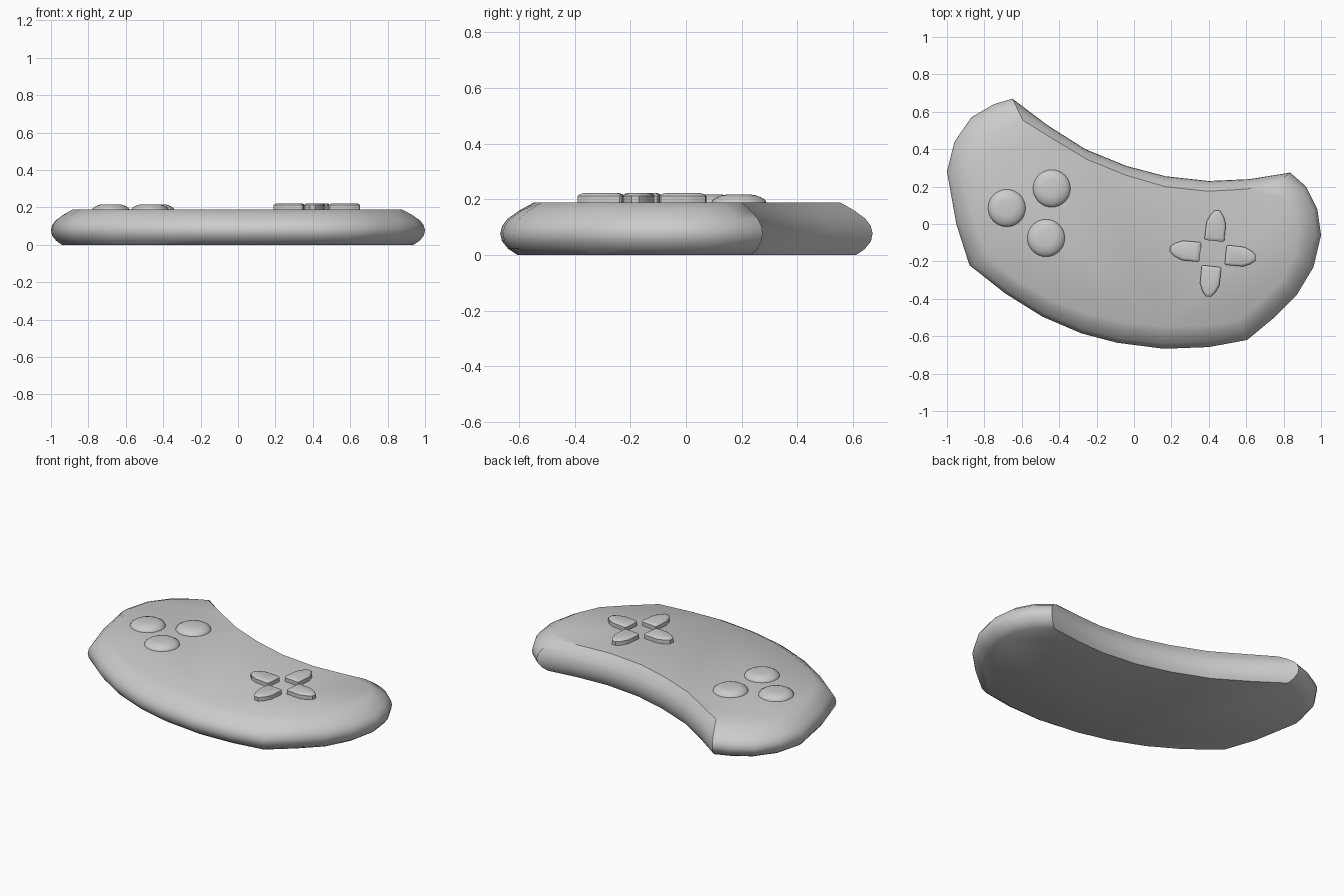
import bpy, bmesh, math
from mathutils import Vector, Matrix

if "Cube" in bpy.data.objects:
    bpy.data.objects.remove(bpy.data.objects["Cube"])

# Shell outline: widest point (x, y) and matching rim of the flat top (x, y)
OUTLINE = [
    (-.65, .67, -.595, .555), (-.75, .64, -.675, .515), (-.87, .57, -.765, .455),
    (-.96, .44, -.85, .35), (-1, .28, -.887, .22), (-.95, 0, -.845, 0),
    (-.88, -.22, -.78, -.17), (-.69, -.37, -.61, -.31), (-.49, -.495, -.44, -.405),
    (-.28, -.585, -.245, -.48), (-.09, -.635, -.05, -.525), (.16, -.667, .165, -.547),
    (.40, -.658, .36, -.54), (.605, -.62, .55, -.52), (.75, -.50, .68, -.41),
    (.87, -.38, .80, -.295), (.96, -.23, .86, -.16), (1, -.06, .88, -.05),
    (.98, .08, .875, .05), (.92, .20, .83, .13), (.835, .275, .74, .20),
    (.62, .24, .57, .185), (.40, .23, .395, .175), (.17, .255, .165, .20),
    (-.04, .31, -.04, .26), (-.26, .40, -.25, .345), (-.465, .53, -.425, .45)]
TOP = .188


def finish(name, bm):
    bmesh.ops.recalc_face_normals(bm, faces=bm.faces)
    me = bpy.data.meshes.new(name)
    bm.to_mesh(me)
    bm.free()
    ob = bpy.data.objects.new(name, me)
    bpy.context.collection.objects.link(ob)
    bpy.ops.object.select_all(action='DESELECT')
    bpy.context.view_layer.objects.active = ob
    ob.select_set(True)
    bpy.ops.object.shade_smooth_by_angle(angle=math.radians(35))
    return ob


def loft(name, rings):
    """Skin a stack of closed rings and cap both ends."""
    bm = bmesh.new()
    rows = [[bm.verts.new(p) for p in ring] for ring in rings]
    for a, b in zip(rows, rows[1:]):
        for i in range(len(a)):
            j = (i + 1) % len(a)
            bm.faces.new((a[i], a[j], b[j], b[i]))
    bm.faces.new(rows[0][::-1])
    bm.faces.new(rows[-1])
    return finish(name, bm)


# Curved shell: (height, blend from widest outline to top rim)
levels = [(0, .52), (.022, .24), (.05, .05), (.078, 0), (.105, .06),
          (.13, .22), (.16, .57), (TOP, 1)]
loft("controller_shell", [
    [(ox + (ix - ox) * t, oy + (iy - oy) * t, z) for ox, oy, ix, iy in OUTLINE]
    for z, t in levels])

# Three domed round buttons
dome = [(.1, TOP - .01), (.1, TOP), (.094, .198), (.08, .207), (.062, .214), (.045, .217)]
for n, (x, y) in enumerate([(-.68, .085), (-.44, .19), (-.47, -.075)]):
    loft(f"round_button_{n + 1}", [
        [(x + r * math.cos(a), y + r * math.sin(a), z)
         for a in (k * math.tau / 32 for k in range(32))]
        for r, z in dome])

# Four pointed direction buttons around a slightly turned centre
half = [(.068, .047), (.075, .053), (.165, .052), (.205, .035), (.231, .014)]
petal = [(x, -y) for x, y in half] + [(x, y) for x, y in reversed(half)]
for n in range(4):
    spin = Matrix.Translation((.422, -.158, 0)) @ Matrix.Rotation(
        math.radians(-6 + 90 * n), 4, 'Z')
    rings = []
    for z, s in [(TOP - .01, 1), (.212, 1), (.219, .9), (.222, .76)]:
        rings.append([spin @ Vector((.145 + (x - .145) * s, y * s, z)) for x, y in petal])
    loft(f"direction_button_{n + 1}", rings)
